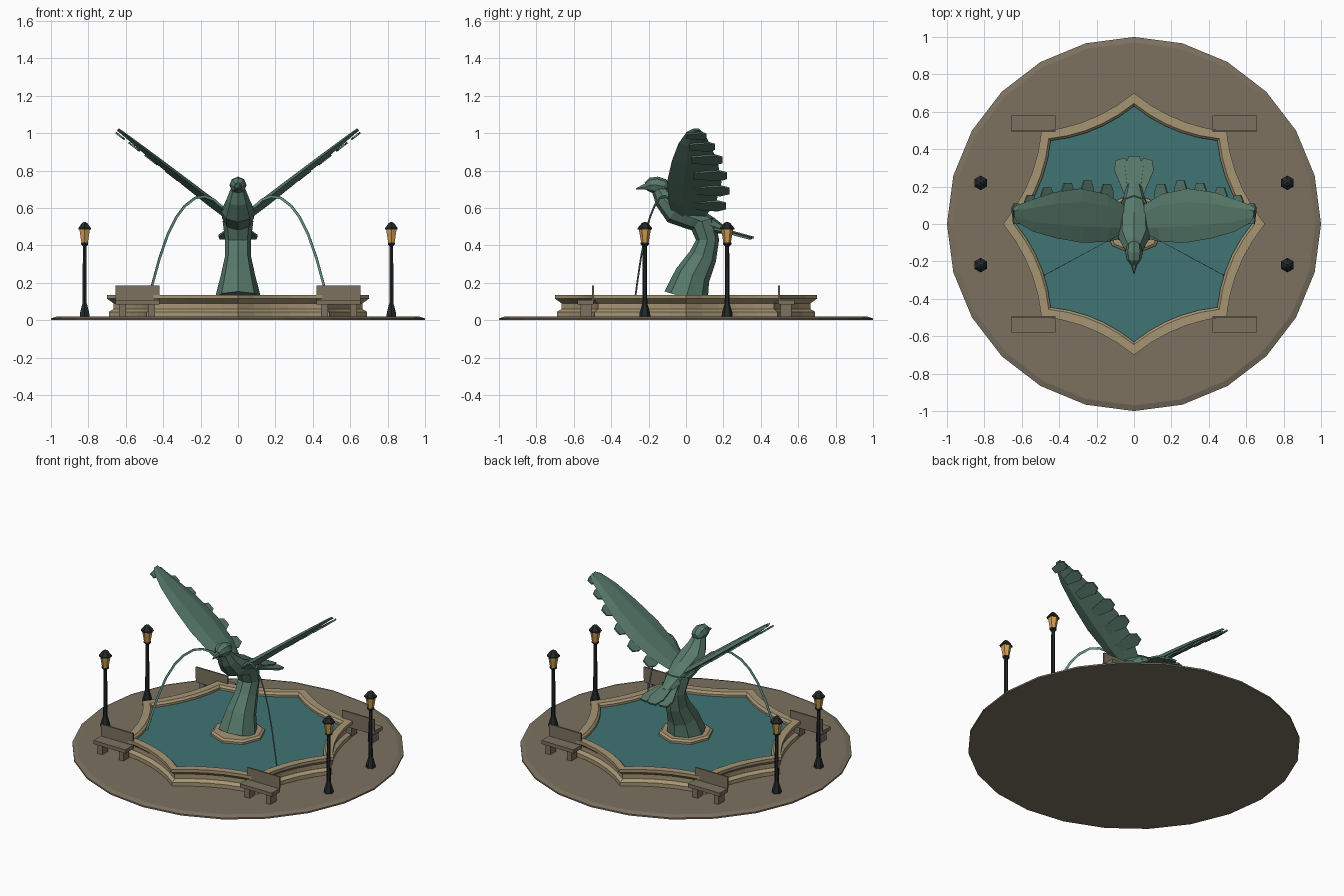
import bpy, bmesh, math
from mathutils import Vector as V

cube = bpy.data.objects.get("Cube")
if cube:
    bpy.data.objects.remove(cube, do_unlink=True)


def material(name, rgb):
    m = bpy.data.materials.new(name)
    m.use_nodes = True
    m.diffuse_color = (*rgb, 1)
    bsdf = m.node_tree.nodes["Principled BSDF"]
    bsdf.inputs["Base Color"].default_value = (*rgb, 1)
    bsdf.inputs["Roughness"].default_value = 0.8
    return m


PAVING = material("paving", (0.2, 0.165, 0.118))
STONE = material("pale stone", (0.38, 0.3, 0.175))
WATER = material("pool water", (0.052, 0.175, 0.175))
PATINA = material("green patina", (0.095, 0.19, 0.145))
SPRAY = material("water jet", (0.14, 0.31, 0.26))
IRON = material("dark iron", (0.016, 0.021, 0.021))
GLOW = material("amber glass", (0.65, 0.34, 0.09))


def skin(name, rings, mat, closed=True):
    """Bridge a list of equal rings into one flat-shaded solid."""
    bm = bmesh.new()
    loops = [[bm.verts.new(p) for p in ring] for ring in rings]
    n = len(loops[0])
    for a, b in zip(loops, loops[1:]):
        for i in range(n):
            j = (i + 1) % n
            bm.faces.new((a[i], a[j], b[j], b[i]))
    if closed:
        bm.faces.new(loops[0])
        bm.faces.new(loops[-1])
    bmesh.ops.recalc_face_normals(bm, faces=bm.faces)
    mesh = bpy.data.meshes.new(name)
    bm.to_mesh(mesh)
    bm.free()
    mesh.materials.append(mat)
    ob = bpy.data.objects.new(name, mesh)
    bpy.context.scene.collection.objects.link(ob)
    return ob


def turned(name, profile, sides, mat, x=0, y=0, phase=0.0):
    """Faceted lathe of (radius, height) pairs."""
    rings = []
    for r, z in profile:
        angles = [math.tau * (i + phase) / sides for i in range(sides)]
        rings.append([(x + r * math.sin(a), y + r * math.cos(a), z) for a in angles])
    return skin(name, rings, mat)


def box(name, lo, hi, mat):
    rings = [[(lo[0], lo[1], z), (hi[0], lo[1], z), (hi[0], hi[1], z), (lo[0], hi[1], z)]
             for z in (lo[2], hi[2])]
    return skin(name, rings, mat)


def loft(name, sections, mat, sides=8):
    """Tube along a path in the middle plane: (y, z, half width, half depth)."""
    rings = []
    for i, (y, z, w, d) in enumerate(sections):
        a, b = sections[max(i - 1, 0)], sections[min(i + 1, len(sections) - 1)]
        t = V((0, b[0] - a[0], b[1] - a[1])).normalized()
        up = V((0, -t.z, t.y))
        angles = [math.tau * k / sides for k in range(sides)]
        rings.append([V((w * math.cos(q), y, z)) + up * d * math.sin(q) for q in angles])
    return skin(name, rings, mat)


def feather(name, base, along, across, length, width, thick=0.012):
    """Flat blade with a blunt, clipped tip."""
    along, across = V(along).normalized(), V(across).normalized()
    n = along.cross(across).normalized() * thick / 2
    half = [(0, 0.3), (0.75, 0.5), (1, 0.28)]
    outline = half + [(l, -w) for l, w in reversed(half)]
    pts = [V(base) + along * l * length + across * w * width for l, w in outline]
    return skin(name, [[p - n for p in pts], [p + n for p in pts]], PATINA)


# Round plaza
turned("plaza", [(1, 0), (1, 0.01), (0.97, 0.02)], 24, PAVING)


# Eight-pointed pool with concave sides
def star(radius, z, steps=5):
    pts = []
    for k in range(8):
        a, b = [V((math.sin(q), math.cos(q), 0)) for q in (k * math.pi / 4, (k + 1) * math.pi / 4)]
        for s in range(steps):
            t = s / steps
            sag = (a + b).normalized() * 0.057 * 4 * t * (1 - t)
            pts.append((a.lerp(b, t) - sag) * radius + V((0, 0, z)))
    return pts


wall = [(0.69, 0.02), (0.69, 0.045), (0.665, 0.06), (0.665, 0.09), (0.7, 0.115),
        (0.7, 0.135), (0.645, 0.135), (0.63, 0.122), (0.63, 0.09)]
skin("pool_wall", [star(r, z) for r, z in wall], STONE, closed=False)
skin("pool_water", [star(0.64, 0.05), star(0.64, 0.108)], WATER)

# Statue footing and curved trunk
turned("statue_footing", [(0.165, 0.1), (0.165, 0.122), (0.15, 0.132), (0.1, 0.132)], 8, STONE)
loft("trunk", [(0, 0.12, 0.123, 0.12), (0.035, 0.24, 0.092, 0.095), (0.09, 0.34, 0.07, 0.075),
               (0.115, 0.43, 0.07, 0.062), (0.085, 0.53, 0.082, 0.07)], PATINA)

# Bird body, head and beak
loft("bird_body", [(-0.145, 0.7, 0.04, 0.04), (-0.115, 0.645, 0.062, 0.055),
                   (-0.06, 0.585, 0.09, 0.072), (0.04, 0.545, 0.085, 0.065),
                   (0.14, 0.505, 0.058, 0.042), (0.22, 0.475, 0.035, 0.015)], PATINA)
loft("bird_head", [(-0.215, 0.715, 0.02, 0.022), (-0.19, 0.722, 0.039, 0.04),
                   (-0.155, 0.722, 0.046, 0.046), (-0.115, 0.715, 0.04, 0.04),
                   (-0.095, 0.71, 0.02, 0.022)], PATINA)
loft("bird_beak", [(-0.2, 0.715, 0.024, 0.024), (-0.23, 0.712, 0.014, 0.015),
                   (-0.267, 0.702, 0.002, 0.003)], PATINA, 6)

# Fanned tail
feather("tail_middle", (0, 0.15, 0.5), (0, 1, -0.28), (1, 0, 0), 0.22, 0.1)
for sx, side in ((1, "left"), (-1, "right")):
    feather("tail_" + side, (sx * 0.02, 0.15, 0.492), (sx * 0.28, 1, -0.28),
            (1, -sx * 0.28, 0), 0.21, 0.09)

# Raised wings: (x, leading y, trailing y, thickness)
stations = [(0.04, -0.07, 0.1, 0.03), (0.14, -0.095, 0.16, 0.032), (0.28, -0.1, 0.19, 0.028),
            (0.42, -0.075, 0.17, 0.024), (0.54, -0.04, 0.13, 0.018), (0.62, 0.005, 0.1, 0.012),
            (0.64, 0.035, 0.08, 0.008)]
# Under-feathers: (x at middle, root y, tip y, width)
blades = [(0.13, 0.03, 0.215, 0.085), (0.235, 0.04, 0.232, 0.085), (0.34, 0.04, 0.22, 0.085),
          (0.45, 0.03, 0.195, 0.085), (0.54, 0.02, 0.155, 0.075), (0.615, 0.0, 0.11, 0.06)]


def wing_z(x):
    return 0.53 + 0.77 * x


for sx, side in ((1, "left"), (-1, "right")):
    down = V((sx * 0.61, 0, -0.79))
    span = V((sx * 0.79, 0, 0.61))
    rings = []
    for x, lead, trail, th in stations:
        front, back = V((sx * x, lead, wing_z(x))), V((sx * x, trail, wing_z(x)))
        rings.append([front, front.lerp(back, 0.3) - down * th * 0.5,
                      front.lerp(back, 0.75) - down * th * 0.3, back + down * 0.012,
                      front.lerp(back, 0.75) + down * th * 0.7, front.lerp(back, 0.3) + down * th])
    skin("wing_" + side, rings, PATINA)
    for k, (x, root, tip, width) in enumerate(blades):
        feather(f"wing_feather_{side}_{k + 1}", V((sx * x, root, wing_z(x))) + down * 0.024,
                (0, 1, 0), span, tip - root, width, 0.01)

# Arching flat water jets: (sideways distance, height)
arc = [(0.08, 0.6), (0.13, 0.645), (0.18, 0.662), (0.23, 0.653), (0.285, 0.61),
       (0.33, 0.55), (0.375, 0.46), (0.42, 0.33), (0.45, 0.22), (0.48, 0.1)]
for sx, side in ((1, "left"), (-1, "right")):
    out = V((sx * 0.88, -0.475, 0))
    edge = out.cross(V((0, 0, 1))).normalized() * 0.0015
    pts = [V((sx * x, -0.015 - 0.54 * x, z)) for x, z in arc]
    rings = []
    for i, p in enumerate(pts):
        t = pts[min(i + 1, len(pts) - 1)] - pts[max(i - 1, 0)]
        n = t.cross(edge).normalized() * 0.007
        rings.append([p + n + edge, p - n + edge, p - n - edge, p + n - edge])
    skin("water_jet_" + side, rings, SPRAY)

# Four lamps and four benches
for sx, side in ((1, "left"), (-1, "right")):
    for sy, end in ((1, "back"), (-1, "front")):
        tag = f"{end}_{side}"
        lx, ly = sx * 0.82, sy * 0.22
        turned("lamp_post_" + tag, [(0.03, 0.02), (0.028, 0.04), (0.018, 0.075), (0.013, 0.09),
                                    (0.011, 0.395), (0.022, 0.405), (0.022, 0.415)],
               6, IRON, lx, ly)
        turned("lamp_glass_" + tag, [(0.02, 0.415), (0.032, 0.485)], 6, GLOW, lx, ly)
        turned("lamp_cap_" + tag, [(0.039, 0.484), (0.039, 0.492), (0.018, 0.518), (0.005, 0.526)],
               6, IRON, lx, ly)

        def bench_part(name, x0, x1, y0, y1, z0, z1):
            xs, ys = sorted((sx * x0, sx * x1)), sorted((sy * y0, sy * y1))
            box(f"bench_{name}_{tag}", (xs[0], ys[0], z0), (xs[1], ys[1], z1), PAVING)

        bench_part("seat", 0.42, 0.655, 0.495, 0.58, 0.083, 0.107)
        bench_part("back", 0.42, 0.655, 0.492, 0.502, 0.107, 0.185)
        for n, x in enumerate((0.445, 0.6)):
            bench_part(f"leg_{n + 1}", x, x + 0.035, 0.505, 0.565, 0.02, 0.083)
